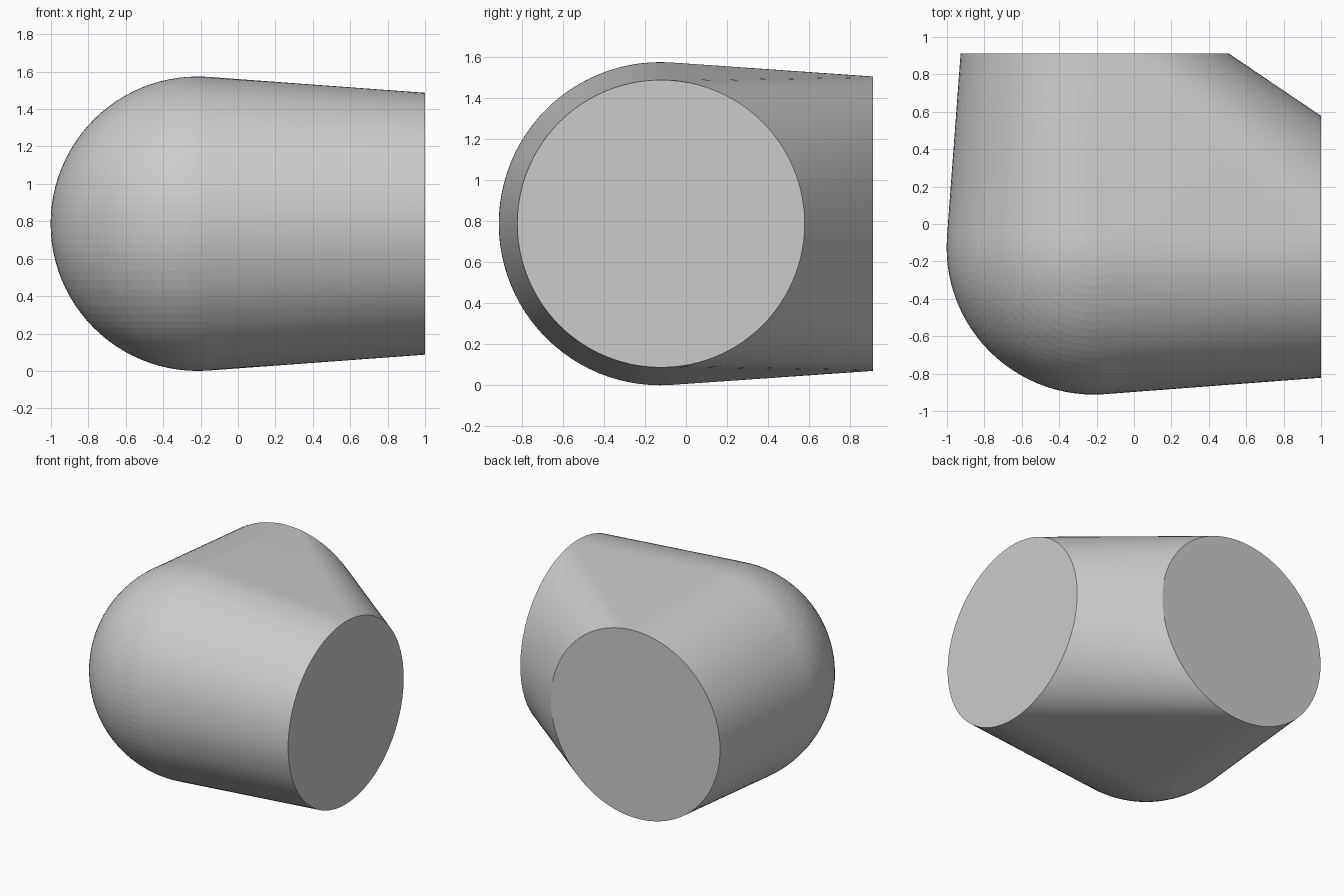
import bpy
import bmesh
from math import pi
from mathutils import Matrix, Vector

cube = bpy.data.objects.get("Cube")
if cube:
    bpy.data.objects.remove(cube, do_unlink=True)

CENTRE = Vector((-0.215, -0.125, 0.787))
RADIUS = 0.787

grey = bpy.data.materials.new("light_grey")
grey.use_nodes = True
colour = (0.6, 0.6, 0.6, 1)
grey.diffuse_color = colour
grey.node_tree.nodes["Principled BSDF"].inputs["Base Color"].default_value = colour

bm = bmesh.new()


def add_opening(centre, axis, radius):
    """Flat round end of one tapering arm."""
    place = Matrix.Translation(centre) @ Matrix.Rotation(pi / 2, 4, axis)
    bmesh.ops.create_circle(bm, segments=96, radius=radius, matrix=place)


# Rounded corner of the elbow
bmesh.ops.create_uvsphere(bm, u_segments=96, v_segments=48, radius=RADIUS,
                          matrix=Matrix.Translation(CENTRE))

# Ends of the left and back arms
add_opening((1, -0.122, 0.787), 'Y', 0.70)
add_opening((-0.21, 0.911, 0.787), 'X', 0.717)

# Stretch one skin over the corner and both ends
hull = bmesh.ops.convex_hull(bm, input=bm.verts[:])
spare = {g for g in hull["geom_interior"] + hull["geom_unused"]
         if isinstance(g, bmesh.types.BMVert)}
bmesh.ops.delete(bm, geom=list(spare), context='VERTS')

# Merge each flat end into one face
bm.normal_update()
for axis in (Vector((1, 0, 0)), Vector((0, 1, 0))):
    cap = [f for f in bm.faces if f.normal.dot(axis) > 0.9999]
    if len(cap) > 1:
        bmesh.ops.dissolve_faces(bm, faces=cap)
bmesh.ops.recalc_face_normals(bm, faces=bm.faces[:])

mesh = bpy.data.meshes.new("elbow_body")
bm.to_mesh(mesh)
bm.free()
mesh.materials.append(grey)
body = bpy.data.objects.new("elbow_body", mesh)
bpy.context.collection.objects.link(body)

bpy.ops.object.select_all(action='DESELECT')
body.select_set(True)
bpy.context.view_layer.objects.active = body
bpy.ops.object.shade_smooth_by_angle(angle=pi / 6)
